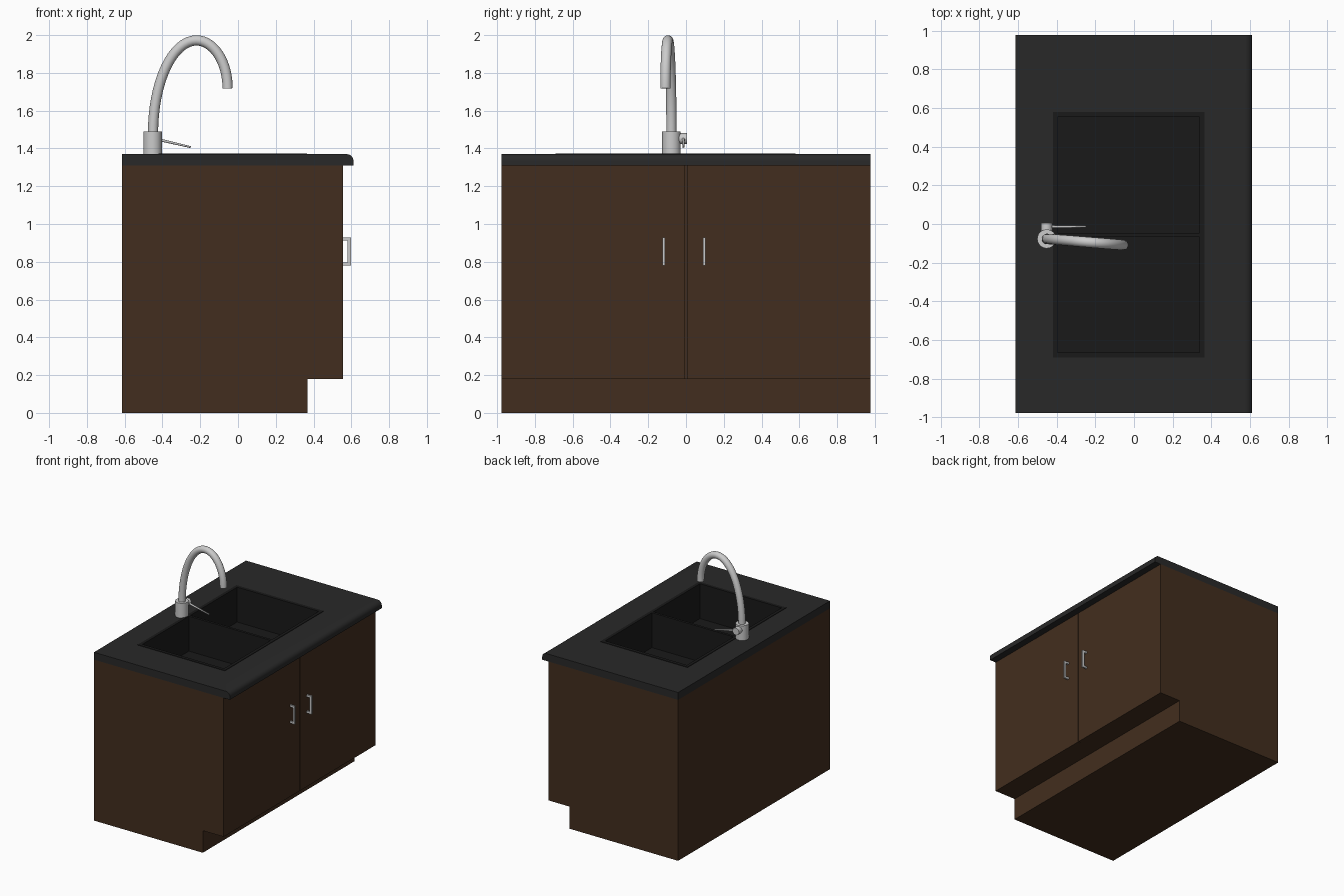
import bpy, bmesh, math
from mathutils import Vector

if "Cube" in bpy.data.objects:
    bpy.data.objects.remove(bpy.data.objects["Cube"])


def material(name, rgb):
    m = bpy.data.materials.new(name)
    m.diffuse_color = (*rgb, 1)
    m.use_nodes = True
    m.node_tree.nodes["Principled BSDF"].inputs["Base Color"].default_value = m.diffuse_color
    return m


WOOD = material("dark_wood", (0.055, 0.027, 0.013))
STONE = material("dark_stone", (0.022, 0.022, 0.022))
BASIN = material("black_basin", (0.01, 0.01, 0.01))


def finish(name, bm, mat=None, smooth=False):
    bmesh.ops.recalc_face_normals(bm, faces=bm.faces[:])
    me = bpy.data.meshes.new(name)
    bm.to_mesh(me)
    bm.free()
    ob = bpy.data.objects.new(name, me)
    bpy.context.collection.objects.link(ob)
    if mat:
        me.materials.append(mat)
    if smooth:
        bpy.ops.object.select_all(action='DESELECT')
        ob.select_set(True)
        bpy.context.view_layer.objects.active = ob
        bpy.ops.object.shade_smooth_by_angle(angle=math.radians(40))
    return ob


def box(name, lo, hi, mat=None):
    bm = bmesh.new()
    bmesh.ops.create_cube(bm, size=1)
    for v in bm.verts:
        v.co = [lo[i] + (v.co[i] + 0.5) * (hi[i] - lo[i]) for i in range(3)]
    return finish(name, bm, mat)


def extrude_y(name, profile, y0, y1, mat=None, smooth=False):
    """Extrude an x-z outline along y."""
    bm = bmesh.new()
    face = bm.faces.new([bm.verts.new((x, y0, z)) for x, z in profile])
    ext = bmesh.ops.extrude_face_region(bm, geom=[face])["geom"]
    verts = [g for g in ext if isinstance(g, bmesh.types.BMVert)]
    bmesh.ops.translate(bm, verts=verts, vec=(0, y1 - y0, 0))
    return finish(name, bm, mat, smooth)


def tube(name, path, radii, sides=24):
    """Sweep a circle along a path of points, with closed ends."""
    bm = bmesh.new()
    pts = [Vector(p) for p in path]
    rings = []
    d0 = (pts[-1] - pts[0]).normalized()
    helper = Vector((0, 1, 0)) if abs(d0.y) < 0.7 else Vector((1, 0, 0))
    for i, p in enumerate(pts):
        d = (pts[min(i + 1, len(pts) - 1)] - pts[max(i - 1, 0)]).normalized()
        u = (helper - d * helper.dot(d)).normalized()
        w = d.cross(u)
        r = radii[i] if isinstance(radii, list) else radii
        rings.append([bm.verts.new(p + r * (u * math.cos(a) + w * math.sin(a)))
                      for a in (2 * math.pi * k / sides for k in range(sides))])
    for a, b in zip(rings, rings[1:]):
        for k in range(sides):
            n = (k + 1) % sides
            bm.faces.new((a[k], a[n], b[n], b[k]))
    bm.faces.new(rings[0])
    bm.faces.new(rings[-1])
    return finish(name, bm, None, True)


def cut(ob, lo, hi):
    """Cut a box-shaped hole and remove the cutter."""
    c = box("cutter", lo, hi)
    c.hide_render = True
    m = ob.modifiers.new("cut", 'BOOLEAN')
    m.operation, m.solver, m.object = 'DIFFERENCE', 'EXACT', c
    bpy.context.view_layer.objects.active = ob
    bpy.ops.object.modifier_apply(modifier=m.name)
    bpy.data.objects.remove(c, do_unlink=True)


W = 0.977          # half width along y
X0, X1 = -0.613, 0.555
TOP, UNDER = 1.37, 1.31
SX0, SX1, SY0, SY1 = -0.42, 0.365, -0.69, 0.58   # sink outline

# Cabinet carcass with recessed toe kick
cabinet = extrude_y("cabinet", [(X0, 0), (0.367, 0), (0.367, 0.18), (X1 - 0.02, 0.18),
                                (X1 - 0.02, UNDER), (X0, UNDER)], -W, W, WOOD)
cut(cabinet, (SX0, SY0, 1.05), (SX1, SY1, 1.5))

# Doors and their pull handles
for side, y0, y1, hy in (("left", -W, -0.004, -0.118), ("right", 0.004, W, 0.097)):
    box(side + "_door", (X1 - 0.02, y0, 0.18), (X1, y1, UNDER), WOOD)
    extrude_y(side + "_door_handle",
              [(X1, 0.78), (0.597, 0.78), (0.597, 0.928), (X1, 0.928), (X1, 0.912),
               (0.581, 0.912), (0.581, 0.796), (X1, 0.796)], hy - 0.007, hy + 0.007)

# Countertop with rounded front nose
nose = [(0.575 + 0.036 * math.sin(a), 1.334 + 0.036 * math.cos(a))
        for a in (math.radians(15 * k) for k in range(7))]
counter = extrude_y("countertop", [(X0, UNDER), (X0, TOP)] + nose + [(0.611, UNDER)],
                    -W, W, STONE, True)
cut(counter, (SX0, SY0, 1.2), (SX1, SY1, 1.5))

# Double-bowl sink, rim just proud of the counter
sink = box("sink", (SX0, SY0, 1.06), (SX1, SY1, TOP + 0.004), BASIN)
for y0, y1 in ((-0.665, -0.067), (-0.047, 0.553)):
    cut(sink, (SX0 + 0.025, y0, 1.09), (SX1 - 0.025, y1, 1.5))

# Tap body, side knob and lever
FX, FY = -0.452, -0.077
tube("tap_base", [(FX, FY, TOP), (FX, FY, 1.49)], 0.049, 32)
tube("tap_knob", [(FX, FY, 1.452), (FX, 0.006, 1.452)], 0.029)
tube("tap_lever", [(FX + 0.01, -0.014, 1.452), (-0.25, -0.014, 1.407)], [0.008, 0.005], 12)

# Gooseneck spout: tall rear curve, shorter front curve
arc = []
for k in range(33):
    a = math.pi * k / 32
    c, s = math.cos(a), math.sin(a)
    x = -0.22 - (0.23 if c > 0 else 0.165) * c
    z = 1.48 + 0.492 * s if c > 0 else 1.718 + 0.254 * s
    arc.append((x, FY - 0.032 * (x - FX) / 0.4, z))
tube("tap_spout", arc, 0.027)
